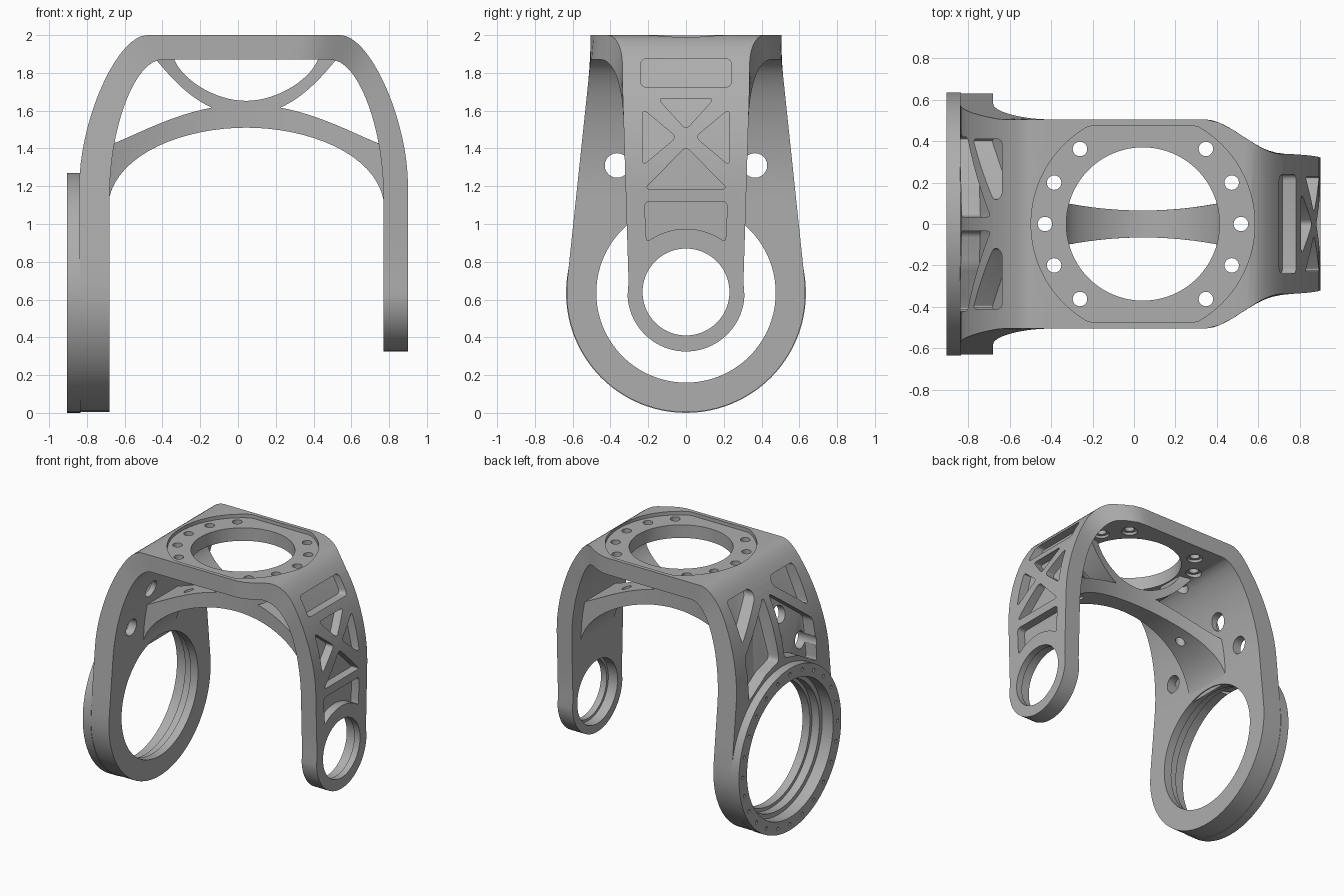
import bpy, bmesh, math
from mathutils import Vector
from mathutils.geometry import interpolate_bezier

if "Cube" in bpy.data.objects:
    bpy.data.objects.remove(bpy.data.objects["Cube"])

metal = bpy.data.materials.new("grey_metal")
metal.use_nodes = True
GREY = (0.42, 0.42, 0.42, 1)
metal.diffuse_color = GREY
metal.node_tree.nodes["Principled BSDF"].inputs["Base Color"].default_value = GREY

AXLE_Z = 0.635     # shared height of both bearing bores
HUB_X = 0.043      # centre of the top opening


def make_object(name, bm):
    bmesh.ops.recalc_face_normals(bm, faces=bm.faces)
    mesh = bpy.data.meshes.new(name)
    bm.to_mesh(mesh)
    bm.free()
    mesh.materials.append(metal)
    ob = bpy.data.objects.new(name, mesh)
    bpy.context.collection.objects.link(ob)
    return ob


def sweep(name, pairs, width):
    """Solid band through (outer, inner) point pairs in x, z; width(x, z) is half its depth."""
    bm = bmesh.new()
    rings = []
    for (xo, zo), (xi, zi) in pairs:
        wo, wi = width(xo, zo), width(xi, zi)
        rings.append([bm.verts.new(p) for p in
                      ((xo, -wo, zo), (xo, wo, zo), (xi, wi, zi), (xi, -wi, zi))])
    for a, b in zip(rings, rings[1:]):
        for i in range(4):
            j = (i + 1) % 4
            bm.faces.new((a[i], a[j], b[j], b[i]))
    bm.faces.new(rings[0])
    bm.faces.new(rings[-1])
    return make_object(name, bm)


def add_prism(bm, outline, axis, start, end):
    """Extrude a flat outline along x or z; end may be a function of the second coordinate."""
    def place(p, h):
        return (h, p[0], p[1]) if axis == "x" else (p[0], p[1], h)
    low = [bm.verts.new(place(p, start)) for p in outline]
    high = [bm.verts.new(place(p, end(p[1]) if callable(end) else end)) for p in outline]
    n = len(outline)
    caps = [bm.faces.new(low), bm.faces.new(high)]
    for i in range(n):
        j = (i + 1) % n
        bm.faces.new((low[i], low[j], high[j], high[i]))
    bmesh.ops.triangulate(bm, faces=caps)


def circle(cx, cy, r, n=64):
    return [(cx + r * math.cos(2 * math.pi * i / n), cy + r * math.sin(2 * math.pi * i / n))
            for i in range(n)]


def rounded(corners, r=0.03):
    """Outline with each corner replaced by a small curve."""
    out = []
    n = len(corners)
    for i in range(n):
        a, p, b = (Vector(corners[k % n]) for k in (i - 1, i, i + 1))
        s = p + (a - p).normalized() * min(r, (a - p).length * 0.45)
        e = p + (b - p).normalized() * min(r, (b - p).length * 0.45)
        out += [tuple(v) for v in interpolate_bezier(s, s.lerp(p, 0.6), e.lerp(p, 0.6), e, 5)]
    return out


def cut(targets, prisms):
    """Remove a set of separate prisms from each target."""
    bm = bmesh.new()
    for p in prisms:
        add_prism(bm, *p)
    cutter = make_object("cutter", bm)
    cutter.hide_render = True
    for ob in targets:
        mod = ob.modifiers.new("cut", "BOOLEAN")
        mod.operation = "DIFFERENCE"
        mod.solver = "EXACT"
        mod.object = cutter
        bpy.context.view_layer.objects.active = ob
        bpy.ops.object.modifier_apply(modifier=mod.name)
    bpy.data.objects.remove(cutter)


def bez(*pts, n=18):
    return [tuple(v)[:2] for v in interpolate_bezier(*(Vector(p) for p in pts), n)]


def arm_outline(z, r, w_top, z_top):
    """Half width of an arm: round end below, straight taper above."""
    z_join = AXLE_Z + 0.06
    if z < z_join:
        return math.sqrt(max(r * r - (z - AXLE_Z) ** 2, 0.0004))
    join = math.sqrt(r * r - 0.06 ** 2)
    return join + (w_top - join) * min((z - z_join) / (z_top - z_join), 1)


def frame_width(x, z):
    wide = arm_outline(z, 0.632, 0.505, 1.87)
    if x < 0:
        return wide
    t = min(max((x - 0.34) / 0.38, 0), 1)
    t = t * t * (3 - 2 * t)
    return 0.505 * (1 - t) + arm_outline(z, 0.31, 0.337, 1.75) * t


# Frame: wide arm, top plate and narrow arm in one bent band
def leg(xo, xi, r):
    steps = [AXLE_Z - r * math.cos(math.radians(a)) for a in range(3, 91, 6)]
    return [((xo, z), (xi, z)) for z in steps + [0.695, 0.9]]


outer = bez((-0.84, 1.2), (-0.84, 1.55), (-0.64, 2), (-0.48, 2))
inner = bez((-0.68, 1.15), (-0.68, 1.5), (-0.55, 1.87), (-0.40, 1.87))
left_bend = list(zip(outer, inner))
right_bend = [((0.06 - o[0], o[1]), (0.09 - i[0], i[1])) for o, i in reversed(left_bend)]
plate = [((-0.48 + 1.02 * k / 16, 2), (-0.40 + 0.89 * k / 16, 1.87)) for k in range(1, 16)]
path = leg(-0.84, -0.68, 0.632) + left_bend + plate + right_bend + leg(0.9, 0.77, 0.31)[::-1]
frame = sweep("frame", path, frame_width)

# Bearing boss on the outside of the wide arm
bm = bmesh.new()
add_prism(bm, circle(0, AXLE_Z, 0.635, 96), "x", -0.905, -0.835)
boss = make_object("bearing_boss", bm)


# Inner arch and the curved strut under the plate
def rib_width(x, z):
    return 0.065 + 0.26 * (x - HUB_X) ** 2


def mirrored(pairs):
    return pairs + [tuple((2 * HUB_X - x, z) for x, z in p) for p in reversed(pairs[:-1])]


arch_low = bez((-0.69, 1.08), (-0.68, 1.36), (-0.30, 1.51), (HUB_X, 1.51))
arch_high = bez((-0.71, 1.41), (-0.56, 1.45), (-0.30, 1.63), (HUB_X, 1.635))
arch = sweep("inner_arch", mirrored(list(zip(arch_high, arch_low))), rib_width)
strut_high = bez((-0.345, 1.9), (-0.33, 1.79), (-0.14, 1.652), (HUB_X, 1.652))
strut_low = bez((-0.46, 1.9), (-0.37, 1.80), (-0.22, 1.58), (HUB_X, 1.575))
strut = sweep("lens_strut", mirrored(list(zip(strut_high, strut_low))), rib_width)


# Top opening, shallow seat and bolt holes
seat = [(x, min(max(y, -0.475), 0.475)) for x, y in circle(HUB_X, 0, 0.54, 96)]
cut([frame], [(seat, "z", 1.972, 2.1)])
cut([frame], [(circle(HUB_X, 0, 0.37, 80), "z", 1.7, 2.1)])
bolts = []
for side in (-1, 1):
    for deg in (-50, -25, 0, 25, 50):
        a = math.radians(deg)
        bolts.append((HUB_X + side * 0.473 * math.cos(a), 0.473 * math.sin(a)))
cut([frame, arch, strut], [(circle(x, y, 0.035, 20), "z", 1.2, 2.1) for x, y in bolts])
cut([frame], [(circle(x, y, 0.056, 24), "z", 1.6, 1.89) for x, y in bolts])

# Stepped bores of the two bearings
cut([frame], [(circle(0, AXLE_Z, 0.475, 80), "x", -1, -0.6),
              (circle(0, AXLE_Z + 0.005, 0.23), "x", 0.7, 1)])
cut([frame], [(circle(0, AXLE_Z, 0.50, 80), "x", -1, -0.745),
              (circle(0, AXLE_Z + 0.005, 0.25), "x", 0.7, 0.85)])
cut([frame, boss], [(circle(0, AXLE_Z, 0.535, 80), "x", -1, -0.81)])
cut([boss], [(circle(y, z, 0.014, 10), "x", -1, -0.87)
             for y, z in circle(0, AXLE_Z, 0.588, 24)])


# Pockets that follow the curved outside of each arm
def surface_x(z):
    for (x0, z0), (x1, z1) in zip(outer, outer[1:]):
        if z0 <= z <= z1 and z1 > z0:
            return x0 + (x1 - x0) * (z - z0) / (z1 - z0)
    return -0.84


def wide_floor(z):
    return surface_x(z) + 0.09


def narrow_floor(z):
    return 0.06 - surface_x(z) - 0.065


def flip(outline):
    return [(-y, z) for y, z in outline]


upper = rounded([(0.13, 1.88), (0.41, 1.88), (0.41, 1.58), (0.11, 1.82)])
lower = rounded([(0.035, 1.79), (0.035, 1.32), (0.2, 1.28), (0.42, 1.15), (0.42, 1.48)])
cut([frame], [(p, "x", -1.1, wide_floor) for p in (upper, flip(upper), lower, flip(lower))])
cut([frame], [(circle(s * y, z, 0.065, 24), "x", -1, -0.45)
              for s in (-1, 1) for y, z in ((0.365, 1.31), (0.19, 1.56))])

side_tri = rounded([(0.23, 1.61), (0.23, 1.31), (0.05, 1.46)])
arc = [(0.34 * math.sin(math.radians(a)), AXLE_Z + 0.34 * math.cos(math.radians(a)))
       for a in range(-36, 37, 6)]
panels = [
    rounded([(-0.24, 1.725), (0.24, 1.725), (0.24, 1.875), (-0.24, 1.875)]),
    rounded([(-0.15, 1.665), (0.15, 1.665), (0, 1.5)]),
    rounded([(-0.22, 1.185), (0.22, 1.185), (0, 1.41)]),
    rounded([(-0.22, 1.12), (-0.21, 0.915)] + arc + [(0.21, 0.915), (0.22, 1.12)]),
    side_tri, flip(side_tri)]
cut([frame], [(p, "x", 1.1, narrow_floor) for p in panels])

# Smooth curved surfaces, keep machined edges crisp
bpy.ops.object.select_all(action="DESELECT")
for ob in (frame, boss, arch, strut):
    ob.select_set(True)
bpy.context.view_layer.objects.active = frame
bpy.ops.object.shade_smooth_by_angle(angle=math.radians(28))
